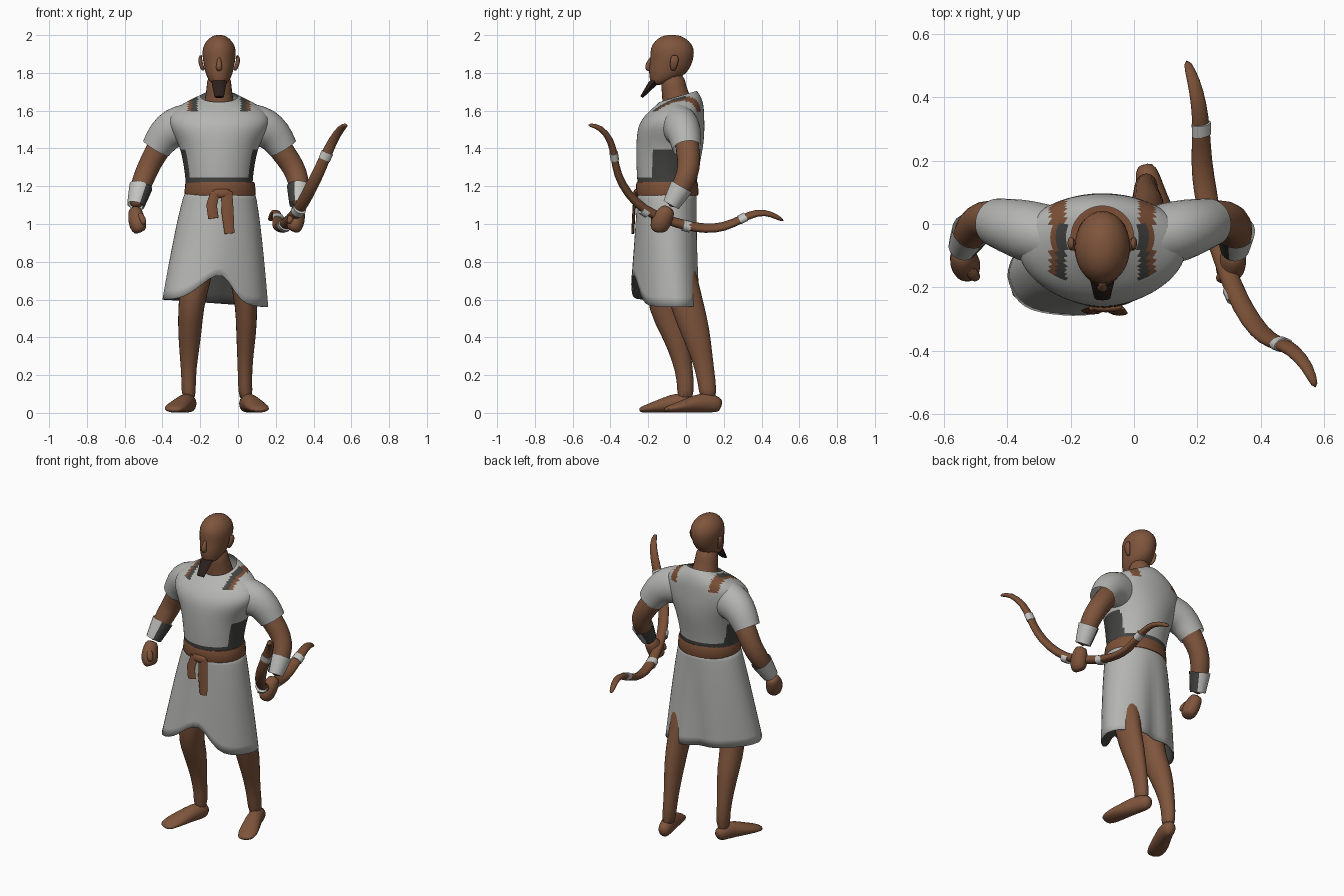
import bpy, math
from mathutils import Vector


def material(name, r, g, b):
    m = bpy.data.materials.new(name)
    m.diffuse_color = (r, g, b, 1)
    return m


SKIN = material("brown skin", .21, .09, .045)
CLOTH = material("pale cloth", .46, .46, .445)
DARK = material("dark grey cloth", .055, .055, .053)
LEATHER = material("belt leather", .2, .08, .038)
WOOD = material("bow wood", .19, .078, .036)
BEARD = material("dark beard", .025, .014, .012)
METAL = material("pale binding", .55, .55, .53)


def build(name, rings, mats, cap=True, sub=1, rule=None):
    """Skin equal rings of points; optional subdivision, then a face colour rule."""
    n = len(rings[0])
    verts = [p for r in rings for p in r]
    faces = [(i * n + j, i * n + (j + 1) % n, (i + 1) * n + (j + 1) % n, (i + 1) * n + j)
             for i in range(len(rings) - 1) for j in range(n)]
    if cap:
        faces += [tuple(reversed(range(n))), tuple(range(len(verts) - n, len(verts)))]
    me = bpy.data.meshes.new(name)
    me.from_pydata(verts, [], faces)
    ob = bpy.data.objects.new(name, me)
    bpy.context.collection.objects.link(ob)
    for m in mats:
        me.materials.append(m)
    bpy.ops.object.select_all(action='DESELECT')
    bpy.context.view_layer.objects.active = ob
    ob.select_set(True)
    if sub:
        s = ob.modifiers.new("sub", 'SUBSURF')
        s.levels = s.render_levels = sub
        bpy.ops.object.modifier_apply(modifier="sub")
    if rule:
        for f in ob.data.polygons:
            f.material_index = rule(f.center, f.normal)
    bpy.ops.object.shade_smooth_by_angle(angle=math.radians(45))
    return ob


def circle(c, u, v, n):
    return [c + u * math.cos(2 * math.pi * k / n) + v * math.sin(2 * math.pi * k / n) for k in range(n)]


def tube(name, pts, mat, side=(1, 0, 0), n=12, **kw):
    """Tube along (x, y, z, radius[, second radius])."""
    rings, side = [], Vector(side)
    for i, p in enumerate(pts):
        a, b = Vector(pts[max(i - 1, 0)][:3]), Vector(pts[min(i + 1, len(pts) - 1)][:3])
        t = (b - a).normalized()
        u = (side - t * side.dot(t)).normalized()
        rings.append(circle(Vector(p[:3]), u * p[3], t.cross(u) * p[-1], n))
    return build(name, rings, mat if isinstance(mat, list) else [mat], **kw)


def stack(name, levels, mats, cx=-.1, n=24, **kw):
    """Level rings (z, y, rx, ry, tilt), lowest first."""
    return build(name, [circle(Vector((cx, y, z)), Vector((rx, 0, 0)), Vector((0, ry, ry * tilt)), n)
                        for z, y, rx, ry, tilt in levels], mats, **kw)


# Tunic with side panels, lower band and shoulder straps
def tunic_colour(c, nrm):
    dx = abs(c.x + .1)
    if c.z < 1.24 or (c.z < 1.4 and -.18 < c.y < -.02 and dx > .13):
        return 1
    if c.z > 1.595 and .115 < dx < .145 and c.y < .0:
        return 1
    if c.z > 1.595 and .115 < dx < .165:
        return 2
    return 0


stack("tunic", [(1.19, -.1, .178, .157, 0), (1.24, -.1, .18, .16, 0), (1.32, -.095, .19, .17, 0),
                (1.42, -.085, .212, .18, 0), (1.5, -.08, .262, .18, 0), (1.56, -.07, .275, .168, .05),
                (1.61, -.052, .24, .148, .1), (1.65, -.04, .165, .122, .2), (1.675, -.042, .1, .1, .3)],
      [CLOTH, DARK, LEATHER], cap=False, sub=2, rule=tunic_colour)

# Neck and head
tube("neck", [(-.1, -.035, 1.58, .1), (-.1, -.05, 1.66, .078), (-.1, -.065, 1.72, .068), (-.1, -.075, 1.8, .066)], SKIN)
stack("head", [(1.735, -.15, .03, .03, 0), (1.755, -.13, .052, .06, 0), (1.79, -.1, .072, .098, 0),
               (1.83, -.086, .08, .112, 0), (1.87, -.075, .088, .115, 0), (1.91, -.073, .092, .12, 0),
               (1.95, -.073, .084, .11, 0), (1.985, -.075, .055, .075, 0), (2.002, -.075, .02, .03, 0)], [SKIN], n=16)
tube("nose", [(-.1, -.18, 1.885, .01), (-.1, -.2, 1.85, .014), (-.1, -.205, 1.825, .021, .018), (-.1, -.19, 1.812, .012)],
     SKIN, n=8)
tube("lips", [(-.13, -.17, 1.785, .007), (-.1, -.192, 1.787, .013), (-.07, -.17, 1.785, .007)], SKIN, (0, 0, 1), 8)
tube("brow", [(-.16, -.15, 1.88, .008), (-.13, -.176, 1.885, .012), (-.07, -.176, 1.885, .012), (-.04, -.15, 1.88, .008)],
     SKIN, (0, 0, 1), 8)
for s in (-1, 1):
    x = -.1 + s * .09
    tube("ear", [(x - s * .01, -.07, 1.81, .01, .014), (x + s * .006, -.065, 1.84, .013, .022),
                 (x + s * .012, -.06, 1.875, .012, .026), (x + s * .004, -.06, 1.895, .008, .015)], SKIN, n=8)
tube("beard", [(-.1, -.15, 1.77, .043, .022), (-.1, -.185, 1.735, .037, .02), (-.1, -.235, 1.672, .025, .008)],
     BEARD, n=8, sub=0)


# Arms, fists, sleeves and bracers
def pose_arm(label, sx, arm, s):
    tube(label + "_sleeve", [(sx + s * .17, -.04, 1.52, .1, .12), (sx + s * .25, -.02, 1.51, .1, .11),
                             (sx + s * .3, -.005, 1.465, .088, .095), (sx + s * .34, .005, 1.4, .078, .08)],
         CLOTH, (0, 1, 0), 16, cap=False)
    tube(label + "_arm", arm, SKIN, (0, 1, 0))
    a, b = Vector(arm[-3][:3]), Vector(arm[-1][:3])
    tube(label + "_bracer", [(*a.lerp(b, .22), .062), (*a.lerp(b, .55), .055), (*a.lerp(b, .92), .046)],
         [METAL, DARK], (0, 1, 0), 16, cap=False, sub=0, rule=lambda c, nrm: int(-s * nrm.x > .45))
    tube(label + "_fist", [(*b, .034), (b.x - s * .002, b.y - .02, b.z - .03, .048, .042),
                           (b.x - s * .01, b.y - .045, b.z - .07, .06, .05),
                           (b.x - s * .022, b.y - .06, b.z - .115, .052, .045),
                           (b.x - s * .03, b.y - .06, b.z - .13, .03, .025)], SKIN, (0, 1, 0), 10)
    tube(label + "_thumb", [(b.x - s * .02, b.y - .06, b.z - .03, .02), (b.x - s * .04, b.y - .085, b.z - .06, .021),
                            (b.x - s * .05, b.y - .09, b.z - .09, .014)], SKIN, (0, 1, 0), 8)


pose_arm("right", -.095, [(-.36, 0, 1.48, .07), (-.435, .012, 1.38, .066), (-.475, .018, 1.3, .06),
                          (-.505, -.005, 1.23, .06), (-.53, -.05, 1.15, .048), (-.545, -.08, 1.085, .036)], -1)
pose_arm("left", -.1, [(.16, 0, 1.48, .07), (.24, .012, 1.38, .066), (.295, .018, 1.3, .062),
                       (.322, -.005, 1.23, .06), (.325, -.05, 1.15, .048), (.318, -.085, 1.09, .036)], 1)


# Wrapped skirt: flared rows down to a hem that rises at the front
def skirt_row(t, n=48):
    row = []
    for k in range(n):
        a = 2 * math.pi * k / n
        c, s = math.cos(a), math.sin(a)
        fold = 1 - .14 * t * math.exp(-((a - math.pi / 2) / .22) ** 2) + .012 * t * math.sin(7 * a)
        x = -.095 - .025 * t + (.18 + .1 * t ** .75) * c * (fold if s < 0 else 1)
        y = -.1 - .01 * t + (.157 + .015 * t) * s * fold + .2 * t * (x + .12)
        hem = .58 - .02 * c
        if s < 0:
            hem += .15 * math.exp(-((x + .09) / (.15 if x < -.09 else .085)) ** 2)
        row.append(Vector((x, y, 1.18 + (hem - 1.18) * t)))
    return row


skirt = build("skirt", [skirt_row(1 - i / 12) for i in range(13)], [CLOTH, DARK], cap=False, sub=0)
shell = skirt.modifiers.new("lining", 'SOLIDIFY')
shell.thickness, shell.offset, shell.material_offset = .006, -1, 1

# Belt and its hanging ends
stack("belt", [(1.15, -.1, .186, .162, 0), (1.16, -.1, .189, .166, 0), (1.21, -.1, .185, .164, 0),
               (1.222, -.1, .18, .16, 0)], [LEATHER], cx=-.095, n=32, sub=0)
tube("belt_knot", [(-.14, -.262, 1.165, .02, .012), (-.09, -.268, 1.16, .03, .016), (-.03, -.262, 1.165, .02, .012)],
     LEATHER, (0, 0, 1), 8)
tube("long_belt_end", [(-.06, -.266, 1.17, .03, .008), (-.055, -.276, 1.06, .032, .008), (-.045, -.282, .95, .026, .008)],
     LEATHER, n=8, sub=0)
tube("short_belt_end", [(-.12, -.266, 1.17, .025, .008), (-.14, -.274, 1.1, .028, .008), (-.13, -.278, 1.03, .028, .008)],
     LEATHER, n=8, sub=0)

# Legs and feet
tube("right_leg", [(-.19, -.11, .9, .09), (-.225, -.13, .7, .083, .09), (-.25, -.12, .56, .07, .085),
                   (-.255, -.06, .43, .066, .075), (-.26, -.025, .3, .05, .055), (-.262, 0, .17, .037, .045),
                   (-.26, -.005, .06, .042, .048)], SKIN)
tube("right_foot", [(-.25, .042, .035, .028, .034), (-.255, .01, .05, .042, .05), (-.275, -.05, .055, .048, .055),
                    (-.305, -.12, .04, .056, .04), (-.335, -.19, .026, .062, .026), (-.35, -.25, .014, .042, .014)], SKIN)
tube("left_leg", [(.01, -.07, .9, .09), (.03, -.03, .7, .075, .095), (.045, .01, .56, .06, .09),
                  (.044, .05, .43, .056, .08), (.038, .085, .3, .044, .058), (.036, .11, .17, .037, .048),
                  (.042, .12, .06, .042, .05)], SKIN)
tube("left_foot", [(.035, .19, .035, .028, .034), (.042, .15, .05, .042, .05), (.06, .08, .055, .048, .055),
                   (.085, .01, .04, .056, .04), (.11, -.06, .026, .062, .026), (.125, -.12, .014, .042, .014)], SKIN)

# Recurved bow with bindings
BOW = [(.575, -.52, 1.525, .012, .01), (.55, -.45, 1.515, .022, .016), (.5, -.395, 1.44, .027, .02),
       (.465, -.38, 1.36, .031, .02), (.42, -.365, 1.26, .035, .022), (.37, -.31, 1.16, .036, .024),
       (.32, -.22, 1.07, .034, .026), (.28, -.11, 1.025, .032, .027), (.245, 0, .99, .036, .026),
       (.225, .1, .975, .042, .024), (.212, .2, .98, .037, .022), (.213, .3, 1.03, .031, .02),
       (.205, .38, 1.065, .027, .018), (.19, .45, 1.055, .023, .016), (.165, .52, 1.015, .014, .01)]
BOW_SIDE = (.9, .17, -.38)
tube("bow", BOW, WOOD, BOW_SIDE, 10)
for i in (3, 6, 8, 11):
    p = Vector(BOW[i][:3])
    t = (Vector(BOW[i + 1][:3]) - Vector(BOW[i - 1][:3])).normalized() * .02
    ru, rv = BOW[i][3] * 1.05, BOW[i][4] * 1.12
    tube("bow_binding", [(*(p - t), ru, rv), (*(p + t), ru, rv)], METAL, BOW_SIDE, 12, sub=0)
